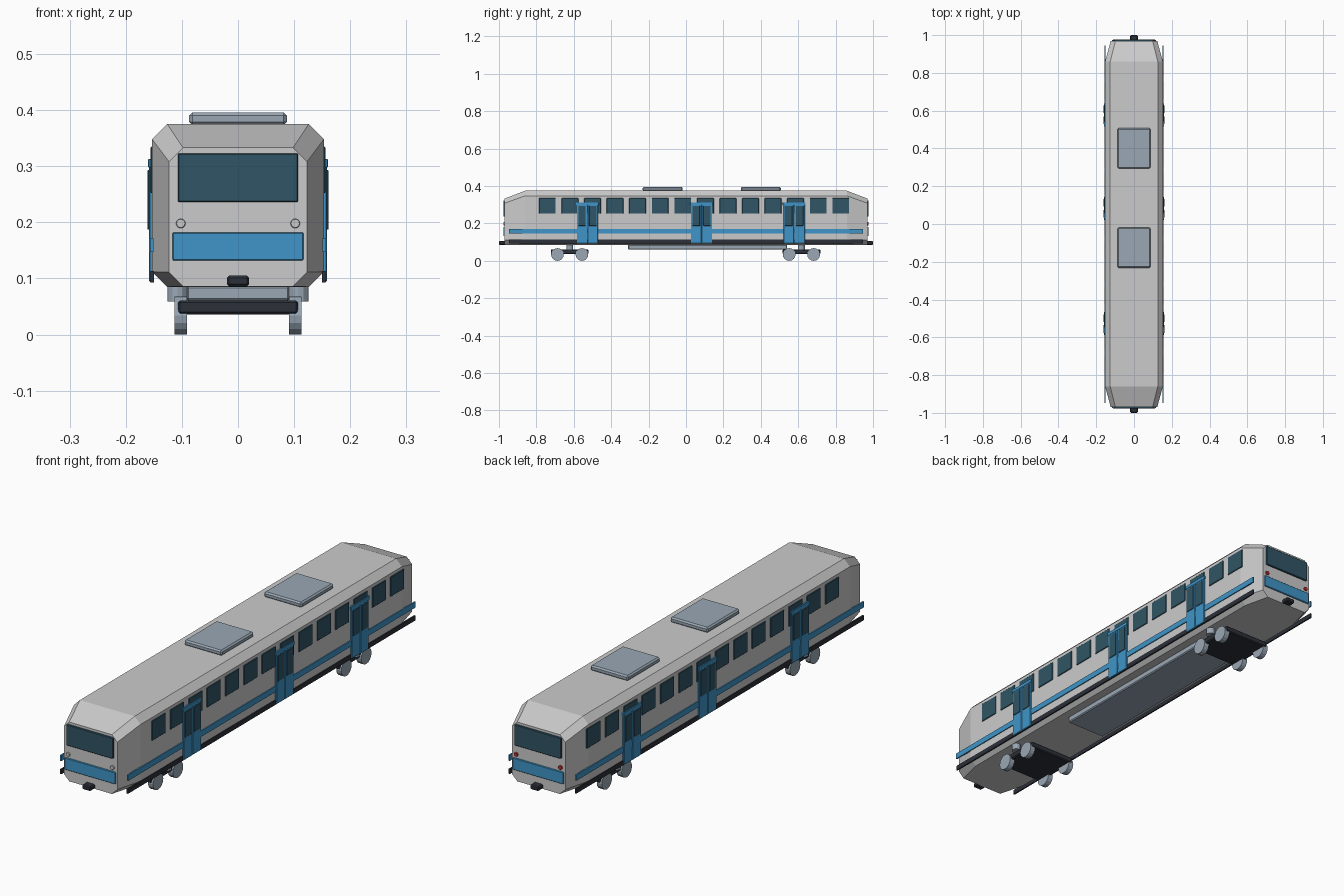
import bpy, bmesh, math
from mathutils import Matrix

if "Cube" in bpy.data.objects:
    bpy.data.objects.remove(bpy.data.objects["Cube"])


def mat(name, r, g, b):
    m = bpy.data.materials.new(name)
    m.diffuse_color = (r, g, b, 1)
    m.use_nodes = True
    m.node_tree.nodes["Principled BSDF"].inputs["Base Color"].default_value = m.diffuse_color
    return m


WHITE = mat("pale_shell", 0.68, 0.70, 0.71)
GLASS = mat("dark_glass", 0.03, 0.09, 0.13)
BLUE = mat("blue_paint", 0.05, 0.30, 0.58)
DARK = mat("dark_metal", 0.025, 0.03, 0.04)
STEEL = mat("steel", 0.32, 0.39, 0.46)
RED = mat("red_lamp", 0.6, 0.03, 0.03)
LAMP = mat("lamp", 0.85, 0.87, 0.85)


def finish(name, bm, m, bevel=0):
    bmesh.ops.recalc_face_normals(bm, faces=bm.faces[:])
    me = bpy.data.meshes.new(name)
    bm.to_mesh(me)
    bm.free()
    ob = bpy.data.objects.new(name, me)
    bpy.context.collection.objects.link(ob)
    me.materials.append(m)
    if bevel:
        mod = ob.modifiers.new("bevel", 'BEVEL')
        mod.width, mod.segments = bevel, 1
    return ob


def box(name, x, y, z, m, bevel=0):
    """Box from (min, max) ranges."""
    bm = bmesh.new()
    size = [b - a for a, b in (x, y, z)]
    mid = [(a + b) / 2 for a, b in (x, y, z)]
    bmesh.ops.create_cube(bm, size=1, matrix=Matrix.Translation(mid) @ Matrix.Diagonal((*size, 1)))
    return finish(name, bm, m, bevel)


def side_box(name, x, y, z, m, bevel=0):
    """The same box on both sides of the car."""
    for label, s in (("right", 1), ("left", -1)):
        box(label + "_" + name, tuple(sorted((s * x[0], s * x[1]))), y, z, m, bevel)


def cyl(name, loc, r, depth, axis, m, sides=16, bevel=0):
    bm = bmesh.new()
    rot = {'X': Matrix.Rotation(math.pi / 2, 4, 'Y'),
           'Y': Matrix.Rotation(math.pi / 2, 4, 'X'),
           'Z': Matrix.Identity(4)}[axis]
    bmesh.ops.create_cone(bm, cap_ends=True, segments=sides, radius1=r, radius2=r,
                          depth=depth, matrix=Matrix.Translation(loc) @ rot)
    return finish(name, bm, m, bevel)


# body shell: octagonal rings, narrowed at both ends
def ring(w, zt, zb, c):
    return [(w, zb + c), (w, zt - c), (w - c, zt), (-w + c, zt),
            (-w, zt - c), (-w, zb + c), (-w + c, zb), (w - c, zb)]


bm = bmesh.new()
rings = []
for y, sec in ((-0.97, ring(0.123, 0.333, 0.086, 0.025)), (-0.86, ring(0.153, 0.375, 0.085, 0.027)),
               (0.86, ring(0.153, 0.375, 0.085, 0.027)), (0.97, ring(0.123, 0.333, 0.086, 0.025))):
    rings.append([bm.verts.new((x, y, z)) for x, z in sec])
for a, b in zip(rings, rings[1:]):
    for i in range(8):
        j = (i + 1) % 8
        bm.faces.new((a[i], a[j], b[j], b[i]))
bm.faces.new(rings[0])
bm.faces.new(rings[-1])
finish("body_shell", bm, WHITE)

# side stripe and skirt
side_box("stripe", (0.151, 0.157), (-0.947, 0.945), (0.147, 0.171), BLUE)
side_box("skirt", (0.150, 0.156), (-0.947, 0.945), (0.093, 0.113), DARK)

# side windows
for i in range(14):
    y = -0.7415 + i * 0.1207
    side_box("window", (0.150, 0.156), (y - 0.045, y + 0.045), (0.252, 0.335), GLASS, 0.002)

# double doors
for y in (-0.527, 0.083, 0.578):
    side_box("door_header", (0.150, 0.160), (y - 0.061, y + 0.061), (0.298, 0.313), BLUE, 0.001)
    for s in (-1, 1):
        c = y + s * 0.029
        side_box("door_leaf", (0.150, 0.159), (c - 0.028, c + 0.028), (0.094, 0.300), BLUE, 0.002)
        side_box("door_glass", (0.156, 0.1615), (c - 0.020, c + 0.020), (0.187, 0.293), GLASS, 0.001)

# end fittings
for label, s, lamp in (("front", -1, LAMP), ("rear", 1, RED)):
    def span(a, b):
        return tuple(sorted((s * a, s * b)))
    box(label + "_windscreen", (-0.107, 0.107), span(0.965, 0.977), (0.236, 0.323), GLASS, 0.002)
    box(label + "_panel", (-0.117, 0.117), span(0.965, 0.975), (0.132, 0.182), BLUE, 0.002)
    box(label + "_coupler", (-0.020, 0.020), span(0.960, 1.0), (0.086, 0.105), DARK, 0.004)
    for x in (-0.102, 0.102):
        cyl(label + "_lamp", (x, s * 0.971, 0.198), 0.0085, 0.010, 'Y', lamp, 12, 0.001)

# roof units
for y in (-0.125, 0.40):
    box("roof_unit", (-0.087, 0.087), (y - 0.107, y + 0.107), (0.373, 0.396), STEEL, 0.006)

# equipment box under the floor
box("underfloor_box", (-0.092, 0.092), (-0.31, 0.54), (0.060, 0.087), STEEL, 0.004)

# bogies with wheels and springs
for y in (-0.622, 0.617):
    box("bogie_frame", (-0.107, 0.107), (y - 0.101, y + 0.101), (0.036, 0.061), DARK, 0.004)
    for x in (-0.108, 0.108):
        cyl("bogie_spring", (x, y, 0.075), 0.018, 0.032, 'Z', STEEL, 12)
    for dy in (-0.0655, 0.0655):
        for x in (-0.102, 0.102):
            cyl("wheel", (x, y + dy, 0.034), 0.034, 0.023, 'X', STEEL, 16)
